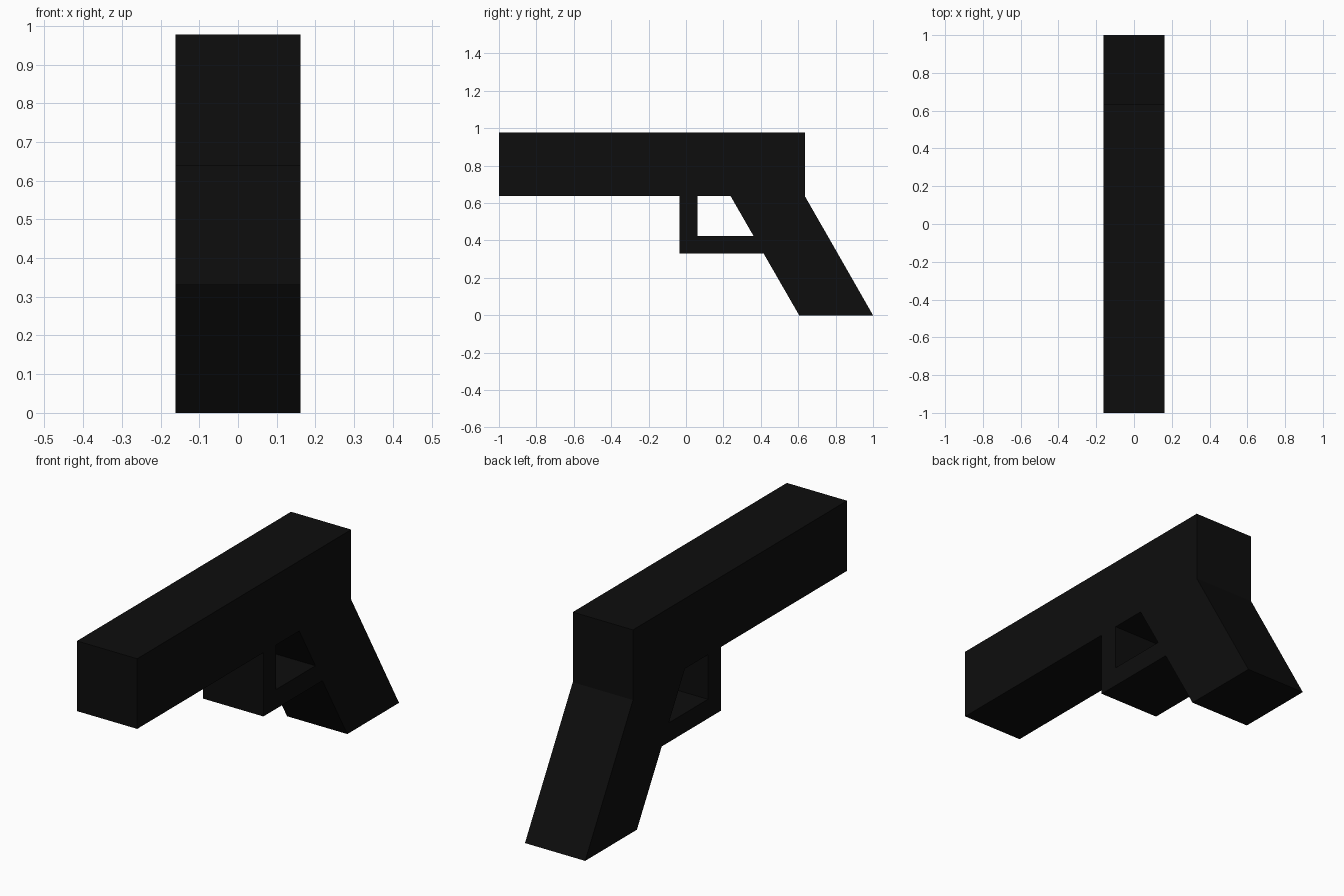
import bpy, bmesh

if "Cube" in bpy.data.objects:
    bpy.data.objects.remove(bpy.data.objects["Cube"])

HALF_W = 0.161      # half thickness of every part
BARREL_Z = 0.638    # underside of the barrel block
TOP_Z = 0.977

black = bpy.data.materials.new("matte black")
black.diffuse_color = (0.004, 0.004, 0.004, 1)
black.use_nodes = True
black.node_tree.nodes["Principled BSDF"].inputs["Base Color"].default_value = black.diffuse_color


def slab(name, profile):
    """Extrude a (y, z) side profile across the full width."""
    bm = bmesh.new()
    face = bm.faces.new([bm.verts.new((-HALF_W, y, z)) for y, z in profile])
    new = bmesh.ops.extrude_face_region(bm, geom=[face])["geom"]
    bmesh.ops.translate(bm, vec=(2 * HALF_W, 0, 0),
                        verts=[g for g in new if isinstance(g, bmesh.types.BMVert)])
    bmesh.ops.recalc_face_normals(bm, faces=bm.faces)
    mesh = bpy.data.meshes.new(name)
    bm.to_mesh(mesh)
    bm.free()
    mesh.materials.append(black)
    obj = bpy.data.objects.new(name, mesh)
    bpy.context.collection.objects.link(obj)
    return obj


def grip_front(z):
    """y of the slanted front of the grip at height z."""
    return 0.605 + (0.238 - 0.605) * z / BARREL_Z


# Long barrel block
slab("barrel", [(-1, BARREL_Z), (0.635, BARREL_Z), (0.635, TOP_Z), (-1, TOP_Z)])

# Slanted grip
slab("grip", [(0.605, 0), (1, 0), (0.635, BARREL_Z), (0.238, BARREL_Z)])

# L-shaped guard joining barrel and grip
low, high = 0.33, 0.423
slab("guard", [(-0.036, BARREL_Z), (-0.036, low), (grip_front(low), low),
               (grip_front(high), high), (0.062, high), (0.062, BARREL_Z)])
